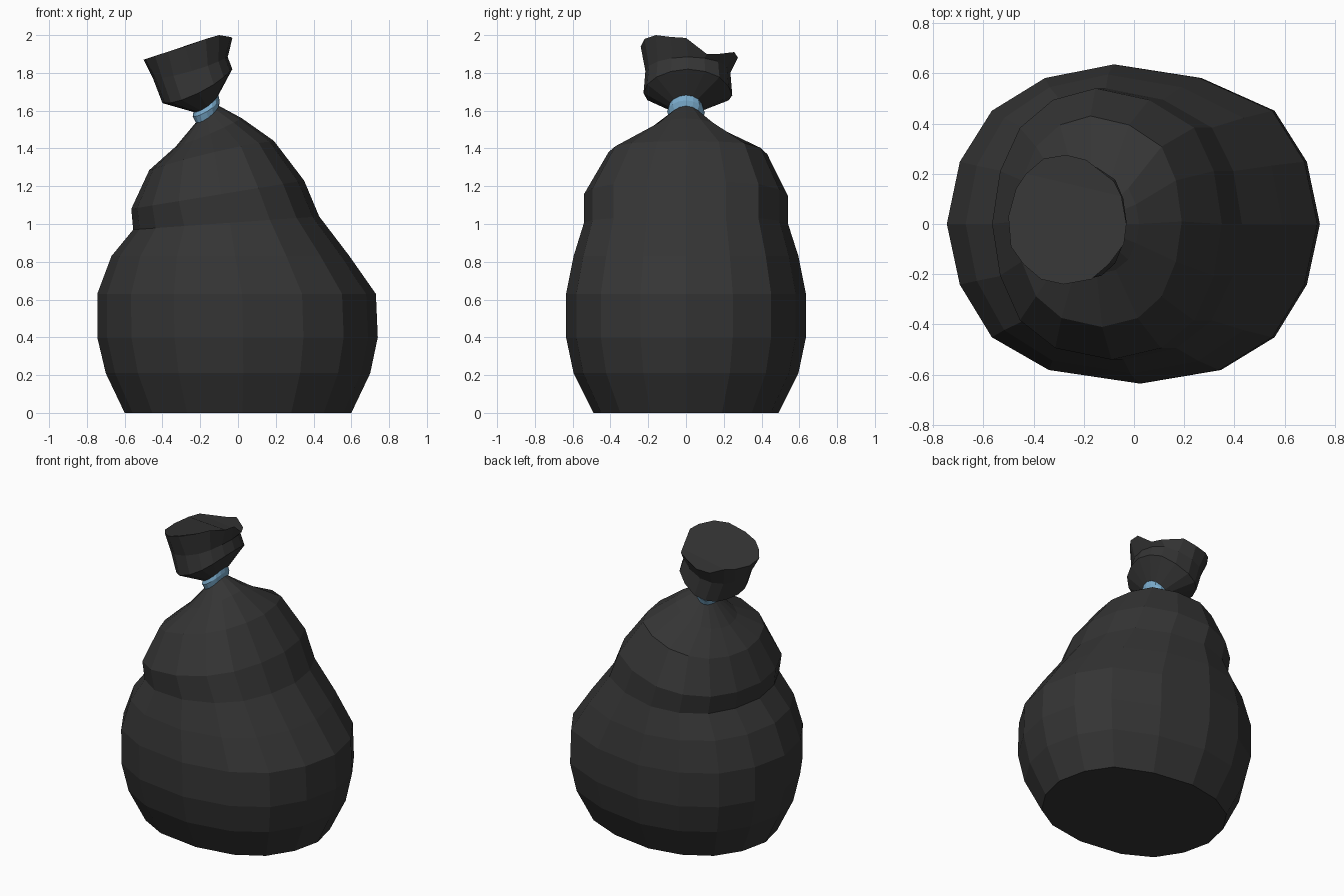
import bpy, bmesh

if "Cube" in bpy.data.objects:
    bpy.data.objects.remove(bpy.data.objects["Cube"])

# 16-sided, slightly twisted unit outline shared by all rings
OUTLINE = [(1, 0), (.93, .39), (.757, .71), (.365, .915), (-.1, 1), (-.47, .915),
           (-.757, .71), (-.93, .39), (-1, 0), (-.93, -.38), (-.757, -.71),
           (-.45, -.915), (.04, -1), (.47, -.915), (.757, -.71), (.93, -.38)]
N = len(OUTLINE)


def ring(left, right, ry, cy=0.0, sag=0.0):
    """Tilted ring between a left and a right (x, z) point."""
    (xl, zl), (xr, zr) = left, right
    cx, rx, cz, rz = (xl + xr) / 2, (xr - xl) / 2, (zl + zr) / 2, (zr - zl) / 2
    return [(cx + rx * u, cy + ry * v, cz + rz * u - sag * v * v) for u, v in OUTLINE]


def material(name, color):
    m = bpy.data.materials.new(name)
    m.diffuse_color = color
    m.use_nodes = True
    m.node_tree.nodes["Principled BSDF"].inputs["Base Color"].default_value = m.diffuse_color
    return m


def loft(name, rings, mat, caps):
    """Join successive rings with quads; caps lists index loops to fill."""
    bm = bmesh.new()
    v = [bm.verts.new(p) for r in rings for p in r]
    for k in range(len(rings) - 1):
        for i in range(N):
            j = (i + 1) % N
            a, b = k * N, (k + 1) * N
            bm.faces.new((v[a + i], v[a + j], v[b + j], v[b + i]))
    for cap in caps:
        bm.faces.new([v[i] for i in cap])
    bmesh.ops.recalc_face_normals(bm, faces=bm.faces)
    me = bpy.data.meshes.new(name)
    bm.to_mesh(me)
    bm.free()
    me.materials.append(mat)
    ob = bpy.data.objects.new(name, me)
    bpy.context.collection.objects.link(ob)
    return ob


plastic = material("dark_plastic", (0.035, 0.035, 0.035, 1))
blue = material("tie_blue", (0.2, 0.42, 0.62, 1))

# Filled sack with a fold on the left and a leaning neck
body = [
    ring((-.60, 0), (.60, 0), .49),
    ring((-.70, .21), (.70, .21), .595),
    ring((-.745, .40), (.74, .40), .635),
    ring((-.745, .63), (.73, .63), .635),
    ring((-.67, .83), (.59, .83), .595),
    ring((-.555, .97), (.43, 1.04), .54),
    ring((-.565, 1.08), (.35, 1.23), .54),
    ring((-.47, 1.285), (.19, 1.44), .42, .01, -.015),
    ring((-.33, 1.41), (.02, 1.56), .2, 0, .01),
    ring((-.225, 1.535), (-.10, 1.625), .085, 0, .02),
]
top = (len(body) - 1) * N
loft("sack_body", body, plastic, [range(N), range(top, top + N)])

# Tie around the neck
tie = [
    ring((-.22, 1.53), (-.10, 1.62), .085, 0, .02),
    ring((-.24, 1.57), (-.098, 1.655), .1, 0, .02),
    ring((-.235, 1.597), (-.105, 1.69), .09, 0, .02),
]
loft("neck_tie", tie, blue, [range(N), range(2 * N, 3 * N)])

# Gathered top above the tie, with an uneven rim
rim = [(-.03, 0, 1.985), (-.05, .11, 1.90), (-.08, .17, 1.90), (-.19, .255, 1.91),
       (-.27, .275, 1.88), (-.36, .26, 1.87), (-.43, .20, 1.89), (-.47, .14, 1.88),
       (-.50, .03, 1.87), (-.49, -.09, 1.873), (-.44, -.16, 1.89), (-.37, -.22, 1.912),
       (-.28, -.24, 1.94), (-.17, -.22, 1.98), (-.10, -.16, 2.0), (-.04, -.08, 1.99)]
gather = [
    ring((-.225, 1.59), (-.105, 1.68), .085, 0, .02),
    ring((-.40, 1.64), (-.03, 1.82), .235, .01, .04),
    ring((-.45, 1.77), (-.055, 1.885), .225, .01, .02),
    rim,
]
r = 3 * N
# The top is folded along the line between rim points 1 and 6
upper = [r + i for i in [0, 1] + list(range(6, N))]
lower = [r + i for i in range(1, 7)]
loft("gathered_top", gather, plastic, [range(N), upper, lower])
